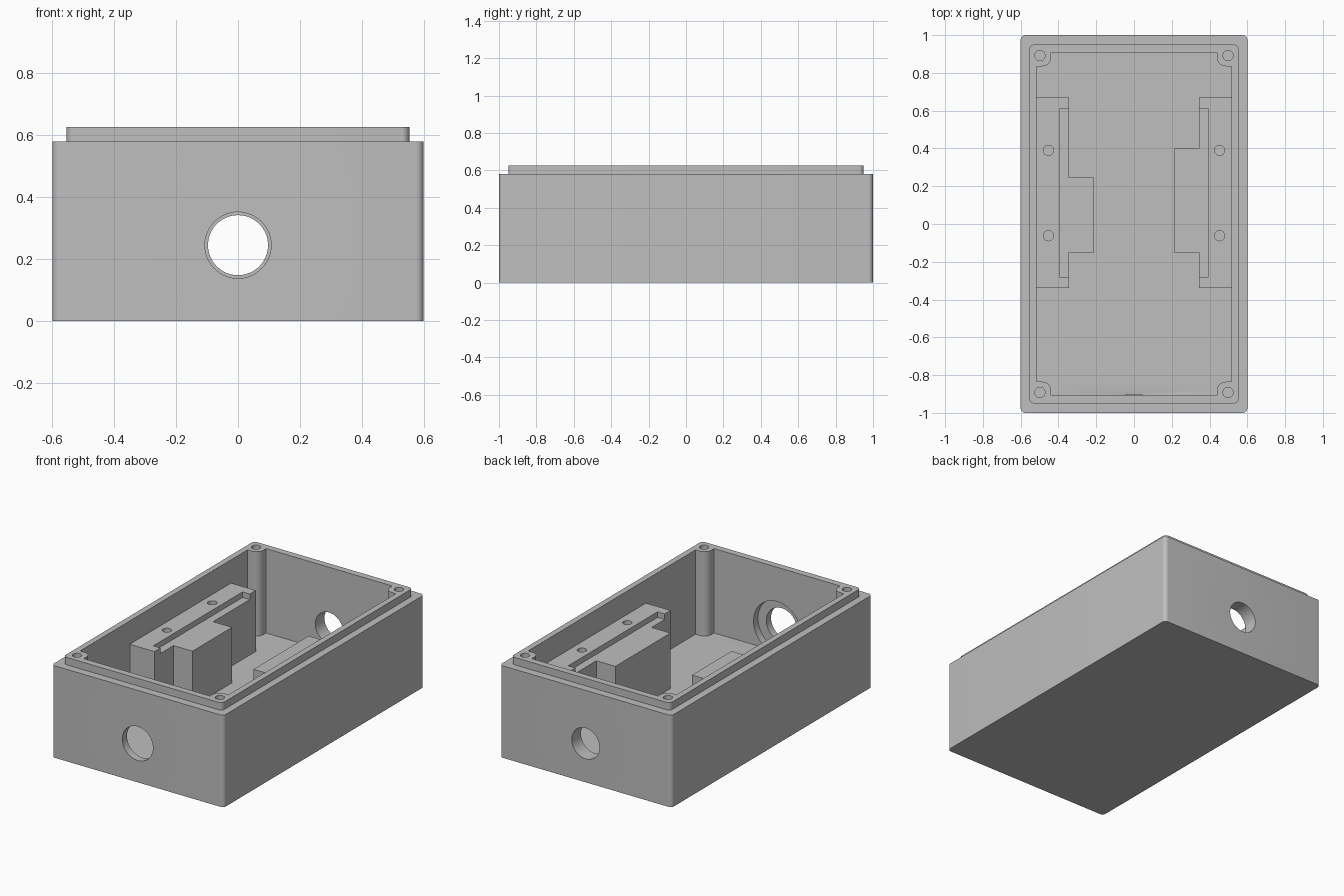
import bpy
import bmesh
from math import cos, sin, pi

cube = bpy.data.objects.get("Cube")
if cube:
    bpy.data.objects.remove(cube, do_unlink=True)

# Key heights
FLOOR, LEDGE, RIM = 0.095, 0.58, 0.627
SHELF, RAIL_TOP = 0.445, 0.48
HOLE_Z = 0.245

grey = bpy.data.materials.new("plain_grey")
grey.use_nodes = True
GREY = (0.52, 0.52, 0.52, 1)
grey.diffuse_color = GREY
grey.node_tree.nodes["Principled BSDF"].inputs["Base Color"].default_value = GREY


def arc(cx, cy, r, start, end, steps=8):
    angles = [start + (end - start) * i / steps for i in range(steps + 1)]
    return [(cx + r * cos(a), cy + r * sin(a)) for a in angles]


def four_way(quarter):
    """Mirror a first-quadrant outline into a closed, symmetric outline."""
    points = []
    for sx, sy in ((1, 1), (-1, 1), (-1, -1), (1, -1)):
        part = [(x * sx, y * sy) for x, y in quarter]
        points += part if sx == sy else part[::-1]
    return points


def rounded_rect(hx, hy, r):
    return four_way(arc(hx - r, hy - r, r, 0, pi / 2))


def prism(name, outline, z0, z1):
    bm = bmesh.new()
    base = bm.faces.new([bm.verts.new((x, y, z0)) for x, y in outline])
    top = bmesh.ops.extrude_face_region(bm, geom=[base])["geom"]
    verts = [v for v in top if isinstance(v, bmesh.types.BMVert)]
    bmesh.ops.translate(bm, verts=verts, vec=(0, 0, z1 - z0))
    bmesh.ops.recalc_face_normals(bm, faces=bm.faces)
    mesh = bpy.data.meshes.new(name)
    bm.to_mesh(mesh)
    bm.free()
    mesh.materials.append(grey)
    obj = bpy.data.objects.new(name, mesh)
    bpy.context.collection.objects.link(obj)
    return obj


def cylinder(r, start, length, along_y=False, sides=32):
    """Cylinder from a start point along +z or +y."""
    x, y, z = start
    centre = (x, y + length / 2, z) if along_y else (x, y, z + length / 2)
    bpy.ops.mesh.primitive_cylinder_add(
        vertices=sides, radius=r, depth=length, location=centre,
        rotation=(pi / 2 if along_y else 0, 0, 0))
    obj = bpy.context.object
    obj.data.materials.append(grey)
    return obj


def combine(obj, tool, operation="DIFFERENCE"):
    tool.hide_render = True
    mod = obj.modifiers.new("combine", "BOOLEAN")
    mod.operation, mod.solver, mod.object = operation, "EXACT", tool
    bpy.context.view_layer.objects.active = obj
    bpy.ops.object.modifier_apply(modifier=mod.name)
    bpy.data.objects.remove(tool, do_unlink=True)


def finish(obj):
    bpy.ops.object.select_all(action="DESELECT")
    obj.select_set(True)
    bpy.context.view_layer.objects.active = obj
    bpy.ops.object.shade_smooth_by_angle(angle=pi / 6)


# Housing: rounded box with a stepped rim
housing = prism("housing", rounded_rect(0.6, 1.0, 0.025), 0, LEDGE)
combine(housing, prism("rim", rounded_rect(0.554, 0.95, 0.025), 0.3, RIM), "UNION")

# Cavity, leaving a rounded screw post in each corner
corner = ([(0.517, 0.835)] + arc(0.485, 0.88, 0.045, -pi / 2, -pi)
          + [(0.44, 0.908)])
combine(housing, prism("cavity", four_way(corner), FLOOR, 0.8))

# Screw holes in the corner posts
for sx in (-1, 1):
    for sy in (-1, 1):
        combine(housing, cylinder(0.027, (sx * 0.498, sy * 0.892, 0.33), 0.4))

# Round openings in the end walls, the front one recessed on the inside
combine(housing, cylinder(0.107, (0, -1.1, HOLE_Z), 0.3, True, 64))
combine(housing, cylinder(0.165, (0, -0.953, HOLE_Z), 0.05, True, 64))
combine(housing, cylinder(0.097, (0, 0.8, HOLE_Z), 0.3, True, 64))
finish(housing)


# Mounting rails: block with a shelf, a long groove and two screw holes
def rail(name, side, shelf_end):
    outline = [(0.525, -0.34), (0.345, -0.34), (0.345, -0.15), (0.213, -0.15),
               (0.213, shelf_end), (0.345, shelf_end), (0.345, 0.67), (0.525, 0.67)]
    obj = prism(name, [(side * x, y) for x, y in outline], FLOOR - 0.005, RAIL_TOP)
    groove = [(0.15, -0.28), (0.395, -0.28), (0.395, 0.61), (0.15, 0.61)]
    combine(obj, prism("groove", [(side * x, y) for x, y in groove], SHELF, 0.6))
    for y in (-0.062, 0.39):
        combine(obj, cylinder(0.027, (side * 0.453, y, 0.25), 0.4))
    finish(obj)


rail("left_rail", 1, 0.4)
rail("right_rail", -1, 0.245)
